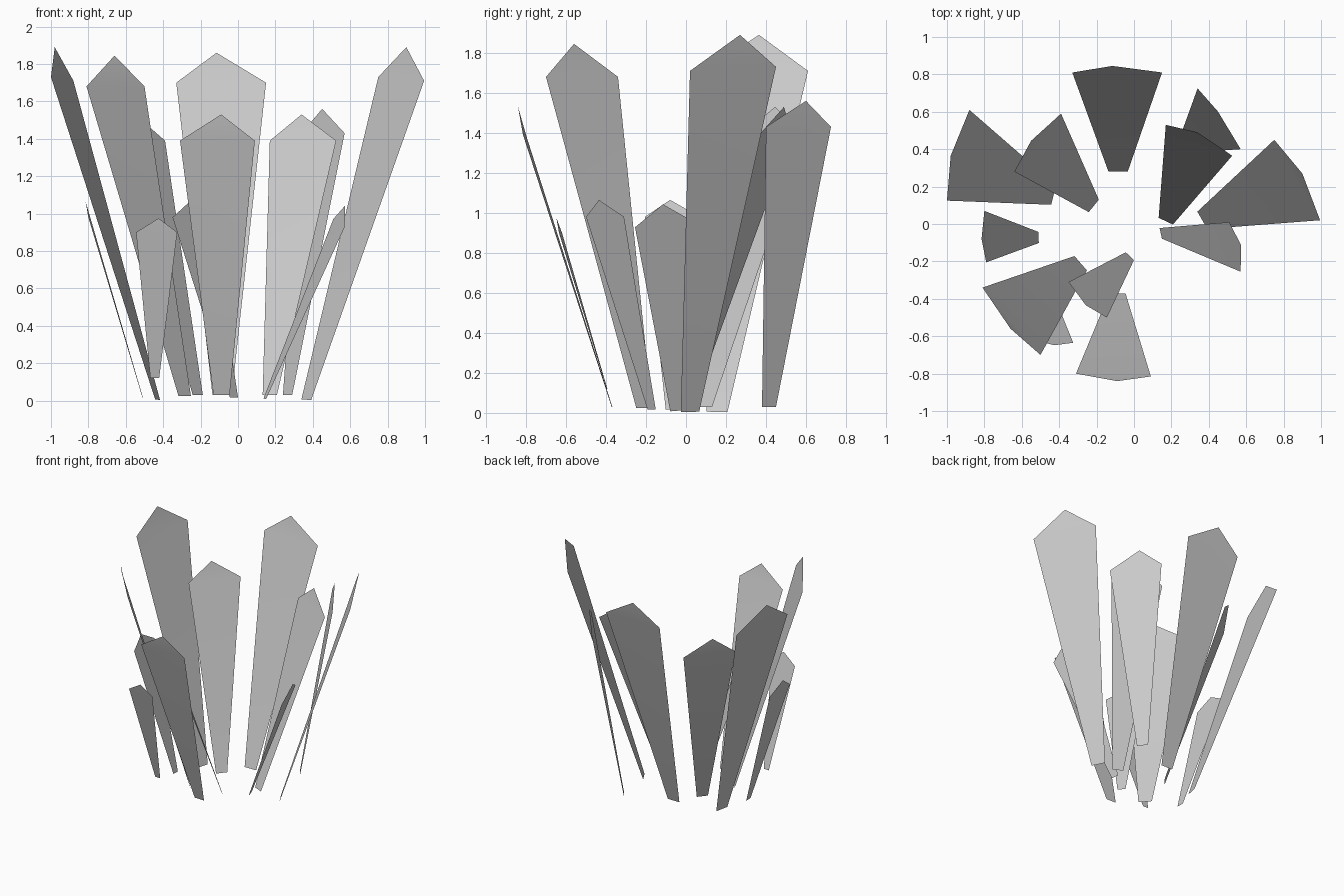
import bpy
from mathutils import Vector

if "Cube" in bpy.data.objects:
    bpy.data.objects.remove(bpy.data.objects["Cube"])

BASE_RATIO = 0.215   # blade foot width relative to shoulder width


def blade(name, foot, left, right, tip, zs, tilt=0.0):
    """Flat five-sided leaf: narrow foot, two shoulders, pointed tip."""
    foot_z, shoulder_z, tip_z = zs
    f = Vector((*foot, foot_z))
    l = Vector((*left, shoulder_z + tilt))
    r = Vector((*right, shoulder_z - tilt))
    t = Vector((*tip, tip_z))
    half = (r - l) * BASE_RATIO / 2
    half.z *= 0.5
    mesh = bpy.data.meshes.new(name)
    mesh.from_pydata([f - half, f + half, r, l, t], [], [(0, 1, 2, 3), (3, 2, 4)])
    mesh.shade_smooth()
    ob = bpy.data.objects.new(name, mesh)
    bpy.context.collection.objects.link(ob)
    return ob


# tall blades
tall = (0.03, 1.70, 1.86)
blade("tall_leaf_back", (-.085, .28), (-.33, .81), (.15, .81), (-.115, .845), tall)
blade("tall_leaf_right", (.365, .02), (.75, .45), (.995, .02), (.90, .27), (.005, 1.72, 1.89), .01)
blade("tall_leaf_front_left", (-.285, -.21), (-.81, -.34), (-.50, -.70), (-.66, -.56), (.025, 1.68, 1.845))
blade("tall_leaf_left", (-.43, .155), (-1.0, .125), (-.88, .61), (-.98, .365), (.005, 1.72, 1.89), .01)

# medium blades
medium = (0.03, 1.39, 1.53)
blade("medium_leaf_back_right", (.265, .415), (.34, .725), (.57, .40), (.45, .60), (.03, 1.43, 1.56))
blade("medium_leaf_inner_right", (.17, .015), (.17, .53), (.525, .365), (.34, .49), medium)
blade("medium_leaf_front", (-.088, -.37), (-.31, -.80), (.09, -.815), (-.09, -.84), medium)
blade("medium_leaf_inner_left", (-.215, .097), (-.64, .28), (-.39, .59), (-.55, .445), medium)

# short blades
short = (0.018, 0.98, 1.065)
blade("short_leaf_right", (.143, -.05), (.51, .01), (.57, -.255), (.573, -.115), (.01, .95, 1.043), .022)
blade("short_leaf_inner_front", (-.022, -.172), (-.35, -.31), (-.145, -.50), (-.257, -.435), short)
blade("short_leaf_front_left", (-.445, -.395), (-.545, -.62), (-.325, -.635), (-.425, -.648), (.12, .90, .975))
blade("short_leaf_left", (-.51, -.072), (-.80, .07), (-.79, -.205), (-.815, -.08), short)
